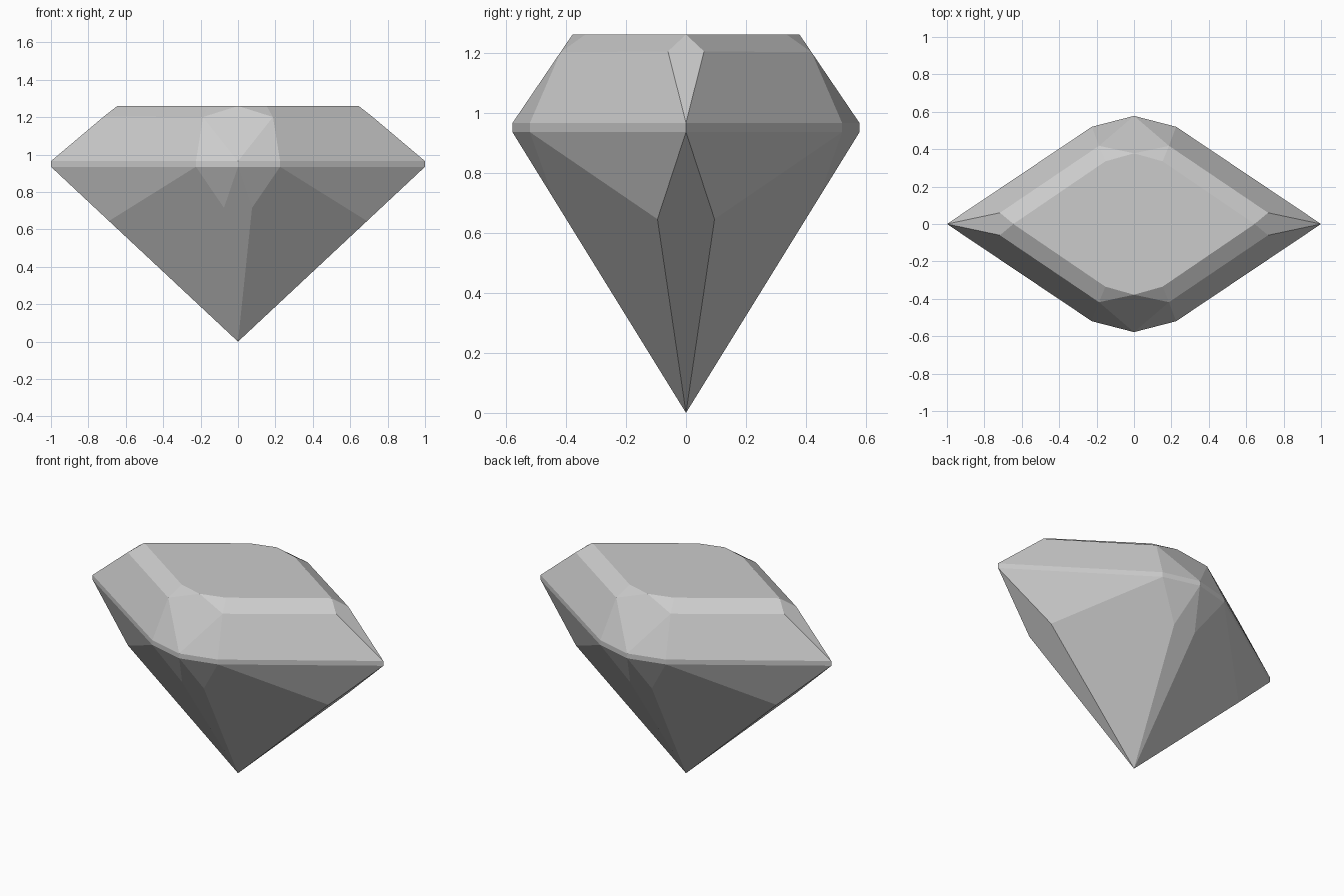
import bpy
import bmesh
from math import radians

default = bpy.data.objects.get("Cube")
if default:
    bpy.data.objects.remove(default, do_unlink=True)

# Facet corners of one quarter of the stone; the rest is mirrored
GIRDLE_LOW, GIRDLE_HIGH, TABLE = 0.935, 0.965, 1.26
girdle = [(1.0, 0.0), (0.225, 0.52), (0.0, 0.578)]
quarter = [(0.0, 0.0, 0.0)]                                   # bottom point
quarter += [(0.69, 0.095, 0.645), (0.075, 0.442, 0.715)]      # lower facets
quarter += [(x, y, z) for z in (GIRDLE_LOW, GIRDLE_HIGH) for x, y in girdle]
quarter += [(0.717, 0.06, 1.204), (0.187, 0.418, 1.201)]      # crown facets
quarter += [(0.645, 0.0, TABLE), (0.153, 0.335, TABLE), (0.0, 0.378, TABLE)]

corners = {(sx * x + 0.0, sy * y + 0.0, z)
           for x, y, z in quarter for sx in (1, -1) for sy in (1, -1)}

# Every facet is flat and the stone is convex, so wrap the corners in a hull
bm = bmesh.new()
for co in sorted(corners):
    bm.verts.new(co)
bmesh.ops.convex_hull(bm, input=bm.verts[:])
bmesh.ops.dissolve_limit(bm, angle_limit=radians(3),
                         verts=bm.verts[:], edges=bm.edges[:])
bmesh.ops.recalc_face_normals(bm, faces=bm.faces[:])

mesh = bpy.data.meshes.new("gemstone")
bm.to_mesh(mesh)
bm.free()
gemstone = bpy.data.objects.new("gemstone", mesh)
bpy.context.collection.objects.link(gemstone)

# Plain grey stone
grey = (0.6, 0.6, 0.6, 1.0)
material = bpy.data.materials.new("stone grey")
material.use_nodes = True
material.diffuse_color = grey
material.node_tree.nodes["Principled BSDF"].inputs["Base Color"].default_value = grey
mesh.materials.append(material)
